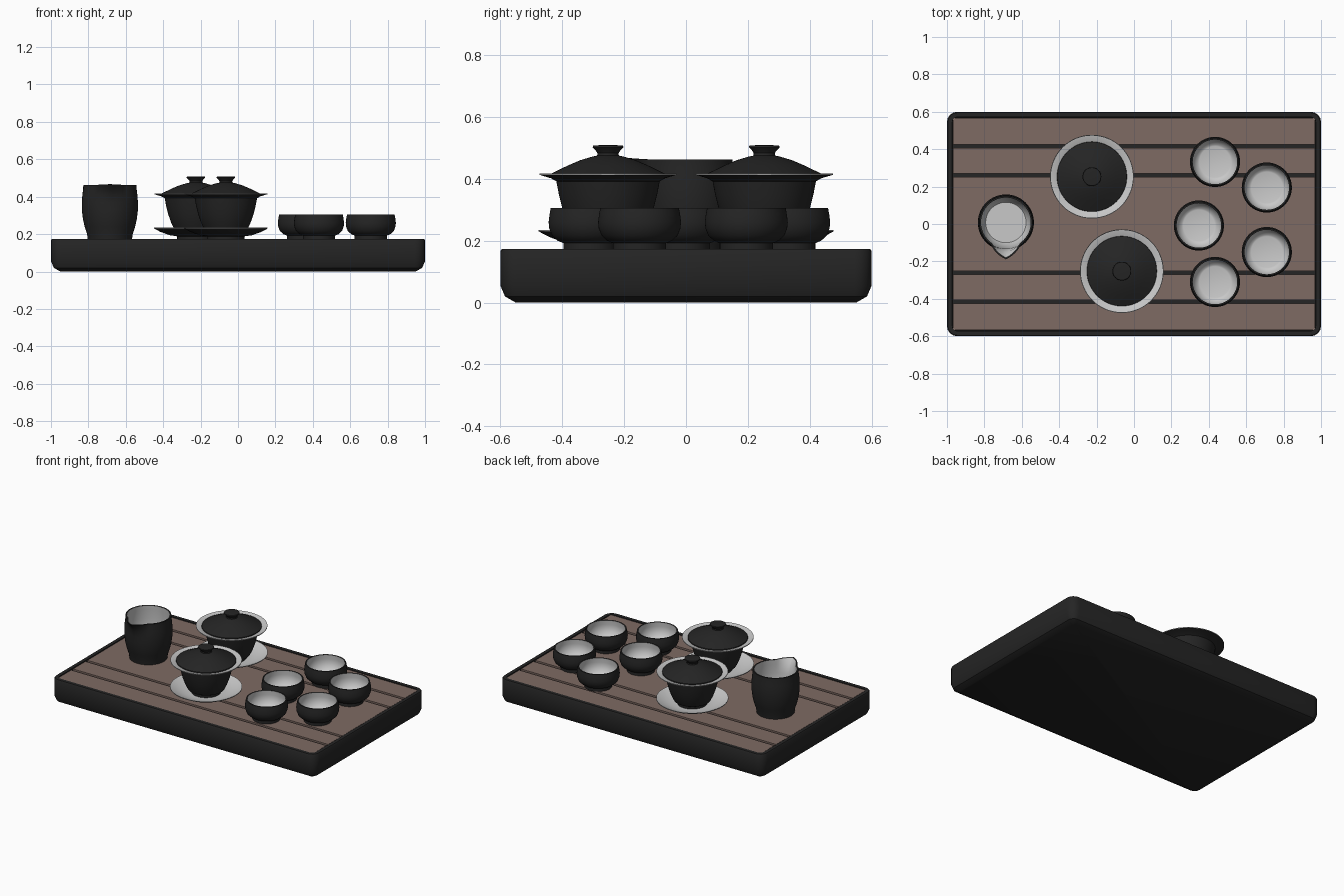
import bpy, bmesh, math

if "Cube" in bpy.data.objects:
    bpy.data.objects.remove(bpy.data.objects["Cube"])


def material(name, rgb):
    m = bpy.data.materials.new(name)
    m.diffuse_color = (*rgb, 1)
    m.use_nodes = True
    m.node_tree.nodes["Principled BSDF"].inputs["Base Color"].default_value = m.diffuse_color
    return m


BLACK = material("black glaze", (0.018, 0.018, 0.018))
LIGHT = material("light grey glaze", (0.58, 0.58, 0.58))
WOOD = material("brown wood", (0.21, 0.145, 0.125))


def finish(name, bm, mats, loc=(0, 0, 0), angle=35):
    bmesh.ops.remove_doubles(bm, verts=bm.verts, dist=1e-5)
    me = bpy.data.meshes.new(name)
    bm.to_mesh(me)
    bm.free()
    for m in mats:
        me.materials.append(m)
    ob = bpy.data.objects.new(name, me)
    bpy.context.collection.objects.link(ob)
    ob.location = loc
    bpy.ops.object.select_all(action='DESELECT')
    ob.select_set(True)
    bpy.context.view_layer.objects.active = ob
    bpy.ops.object.shade_smooth_by_angle(angle=math.radians(angle))
    return ob


def skin(bm, rings, light_from=999):
    """Join closed rings in order; bands from light_from on use material 1."""
    loops = [[bm.verts.new(p) for p in r] for r in rings]
    n = len(loops[0])
    for k in range(len(loops) - 1):
        a, b = loops[k], loops[k + 1]
        for i in range(n):
            j = (i + 1) % n
            f = bm.faces.new((a[i], a[j], b[j], b[i]))
            f.material_index = int(k >= light_from)
    bm.faces.new(loops[0][::-1])
    f = bm.faces.new(loops[-1])
    f.material_index = int(len(loops) - 1 >= light_from)


def lathe(name, profile, loc, light_from=999, spout=None, segs=64):
    """Turn a profile of (radius, z) points, optionally pulling a spout out."""
    bm = bmesh.new()
    rings = []
    for r, z in profile:
        ring = []
        for i in range(segs):
            a = 2 * math.pi * i / segs
            rr, zz = r, z
            if spout:
                start, top, reach, width = spout
                d = abs(a - 1.5 * math.pi)
                t = max(0, min(1, (z - start) / (top - start)))
                w = max(0, 1 - d / width) * t * t
                rr += reach * w
                zz += 0.005 * w
            ring.append((rr * math.cos(a), rr * math.sin(a), zz))
        rings.append(ring)
    skin(bm, rings, light_from)
    return finish(name, bm, [BLACK, LIGHT], loc)


def rounded_rect(hx, hy, r, z, n=4):
    pts = []
    for q, (sx, sy) in enumerate(((1, 1), (-1, 1), (-1, -1), (1, -1))):
        for i in range(n + 1):
            a = math.pi / 2 * (q + i / n)
            pts.append((sx * (hx - r) + r * math.cos(a),
                        sy * (hy - r) + r * math.sin(a), z))
    return pts


# Tray: stacked rounded outlines, with a recess inside the thin rim
TRAY = [(0.05, 0), (0.015, 0.02), (0, 0.055), (0, 0.166), (0.005, 0.174),
        (0.028, 0.174), (0.03, 0.15)]
bm = bmesh.new()
skin(bm, [rounded_rect(1 - d, 0.6 - d, max(0.055 - d, 0.012), z) for d, z in TRAY])
finish("tray", bm, [BLACK])

# Wooden planks separated by dark grooves
EDGES = [-0.567, -0.415, -0.26, 0.26, 0.415, 0.567]
for k in range(5):
    y0 = EDGES[k] + (0.01 if k > 0 else 0)
    y1 = EDGES[k + 1] - (0.01 if k < 4 else 0)
    bm = bmesh.new()
    bmesh.ops.create_cube(bm, size=1)
    for v in bm.verts:
        v.co = (v.co.x * 1.934, (y0 + y1) / 2 + v.co.y * (y1 - y0),
                0.158 + v.co.z * 0.026)
    finish("plank_%d" % (k + 1), bm, [WOOD])

# Pouring pitcher with a pointed spout
PITCHER = [(0.118, 0.170), (0.122, 0.20), (0.135, 0.24), (0.144, 0.28),
           (0.150, 0.33), (0.150, 0.37), (0.147, 0.41), (0.143, 0.44), (0.142, 0.462),
           (0.133, 0.462), (0.135, 0.43), (0.140, 0.37), (0.138, 0.32),
           (0.130, 0.25), (0.112, 0.20), (0.108, 0.195)]
lathe("pitcher", PITCHER, (-0.685, 0.008, 0), light_from=9,
      spout=(0.37, 0.462, 0.055, 0.6))

# Lidded bowls on saucers
SAUCER = [(0.10, 0.170), (0.10, 0.188), (0.14, 0.194), (0.19, 0.212), (0.224, 0.230),
          (0.224, 0.235), (0.19, 0.219), (0.14, 0.202), (0.10, 0.199)]
BOWL = [(0.092, 0.196), (0.094, 0.215), (0.115, 0.226), (0.132, 0.26), (0.148, 0.306),
        (0.159, 0.35), (0.167, 0.392), (0.185, 0.402), (0.222, 0.413),
        (0.222, 0.418), (0.185, 0.409), (0.160, 0.394), (0.150, 0.35),
        (0.125, 0.26), (0.09, 0.225)]
LID = [(0.183, 0.408), (0.187, 0.411), (0.186, 0.416), (0.165, 0.426), (0.13, 0.443),
       (0.09, 0.460), (0.05, 0.472), (0.035, 0.475), (0.034, 0.483),
       (0.040, 0.492), (0.050, 0.502), (0.048, 0.507), (0.025, 0.509)]
for tag, x, y in (("back", -0.225, 0.253), ("front", -0.065, -0.252)):
    lathe("saucer_" + tag, SAUCER, (x, y, 0), light_from=4)
    lathe("lidded_bowl_" + tag, BOWL, (x, y, 0), light_from=8)
    lathe("lid_" + tag, LID, (x, y, 0))

# Five small drinking cups
CUP = [(0.086, 0.170), (0.086, 0.192), (0.105, 0.200), (0.123, 0.217), (0.132, 0.24),
       (0.134, 0.26), (0.131, 0.285), (0.127, 0.306),
       (0.119, 0.306), (0.122, 0.275), (0.121, 0.25), (0.110, 0.222),
       (0.092, 0.203), (0.083, 0.200)]
SPOTS = [(0.433, 0.332), (0.71, 0.195), (0.347, -0.008), (0.71, -0.15), (0.433, -0.31)]
for k, (x, y) in enumerate(SPOTS):
    lathe("cup_%d" % (k + 1), CUP, (x, y, 0), light_from=8)
